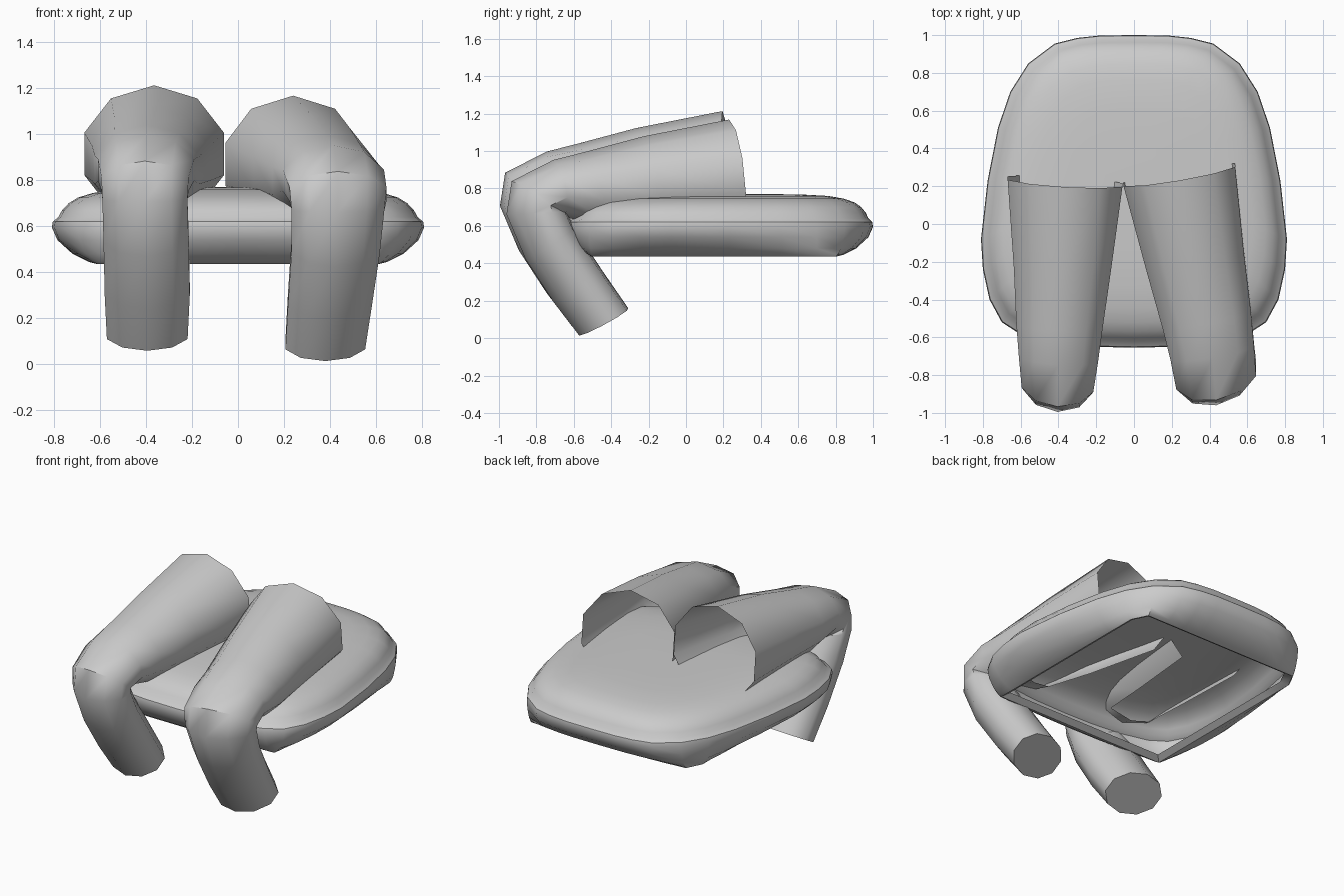
import bpy, bmesh, math
from mathutils import Vector

if "Cube" in bpy.data.objects:
    bpy.data.objects.remove(bpy.data.objects["Cube"])


def finish(bm, name, angle):
    bmesh.ops.recalc_face_normals(bm, faces=bm.faces)
    me = bpy.data.meshes.new(name)
    bm.to_mesh(me)
    bm.free()
    ob = bpy.data.objects.new(name, me)
    bpy.context.collection.objects.link(ob)
    bpy.ops.object.select_all(action='DESELECT')
    ob.select_set(True)
    bpy.context.view_layer.objects.active = ob
    bpy.ops.object.shade_smooth_by_angle(angle=math.radians(angle))
    return ob


def loft(bm, rings, skip=lambda i, j: False):
    loops = [[bm.verts.new(p) for p in r] for r in rings]
    n = len(loops[0])
    for i in range(len(loops) - 1):
        for j in range(n):
            if not skip(i, j):
                k = (j + 1) % n
                bm.faces.new((loops[i][j], loops[i][k], loops[i + 1][k], loops[i + 1][j]))
    return loops


# Seat shell: half outline mirrored, lofted from the open bottom to the domed top
half = [(0, 1.0), (.18, .998), (.30, .985), (.42, .955), (.56, .85), (.655, .70), (.72, .51),
        (.775, .23), (.81, -.08), (.80, -.24), (.765, -.40), (.70, -.52), (.60, -.585),
        (.42, -.63), (.22, -.65), (0, -.655)]
outline = half + [(-x, y) for x, y in reversed(half[1:-1])]


def boxed(x, y):
    return max(-.61, min(.61, x)), max(-.50, min(.80, y))


def lower(t, z):
    out = []
    for x, y in outline:
        bx, by = boxed(x, y)
        out.append((x + (bx - x) * t, y + (by - y) * t, z))
    return out


def upper(s, z):
    return [(x * s, .3 + (y - .3) * s, z) for x, y in outline]


lip = [(boxed(x, y)[0] * .94, .15 + (boxed(x, y)[1] - .15) * .94, .46) for x, y in outline]
rings = [lip, lower(1, .435), lower(.8, .445), lower(.45, .48), lower(.12, .54), lower(0, .595)]
rings += [upper(s, z) for s, z in ((.995, .62), (.965, .64), (.945, .67), (.91, .70), (.86, .725),
                                   (.78, .745), (.66, .76), (.45, .768), (.2, .77))]
bm = bmesh.new()
bm.faces.new(loft(bm, rings)[-1])
finish(bm, "seat", 35)

# Legs: ten-sided bent tubes, open at the hip and along the underside within the seat
# each station: y, z, up_y, up_z, depth radius
stations = [(.26, .87, -.10, 1, .30), (-.20, .83, -.12, 1, .25), (-.50, .80, -.17, 1, .20),
            (-.68, .80, -.20, 1, .155), (-.80, .74, -.80, .60, .165), (-.80, .67, -1, -.05, .16),
            (-.73, .51, -.83, -.56, .155), (-.58, .28, -.84, -.54, .155),
            (-.44, .087, -.87, -.49, .15)]


def leg(name, xs, widths, yaw, dy, dz):
    side = Vector((math.cos(yaw), math.sin(yaw), 0))
    rings = []
    for (y, z, uy, uz, rd), x, rx in zip(stations, xs, widths):
        up = Vector((0, uy, uz)).normalized()
        c = Vector((x, y + dy, z + dz))
        ring = []
        for k in range(10):
            a = math.radians(90 + 36 * k)
            ring.append(c + side * rx * math.cos(a) + up * rd * math.sin(a))
        rings.append(ring)
    bm = bmesh.new()
    loops = loft(bm, rings, skip=lambda i, j: i < 2 and j in (4, 5))
    bm.faces.new(loops[-1])
    finish(bm, name, 50)


leg("left_leg", [-.365, -.38, -.395, -.40, -.405, -.405, -.40, -.395, -.395],
    [.32, .27, .24, .22, .20, .195, .195, .195, .185], -.06, -.035, .045)
leg("right_leg", [.24, .325, .385, .415, .435, .435, .425, .40, .38],
    [.315, .275, .25, .235, .225, .215, .205, .195, .185], .17, 0, 0)
